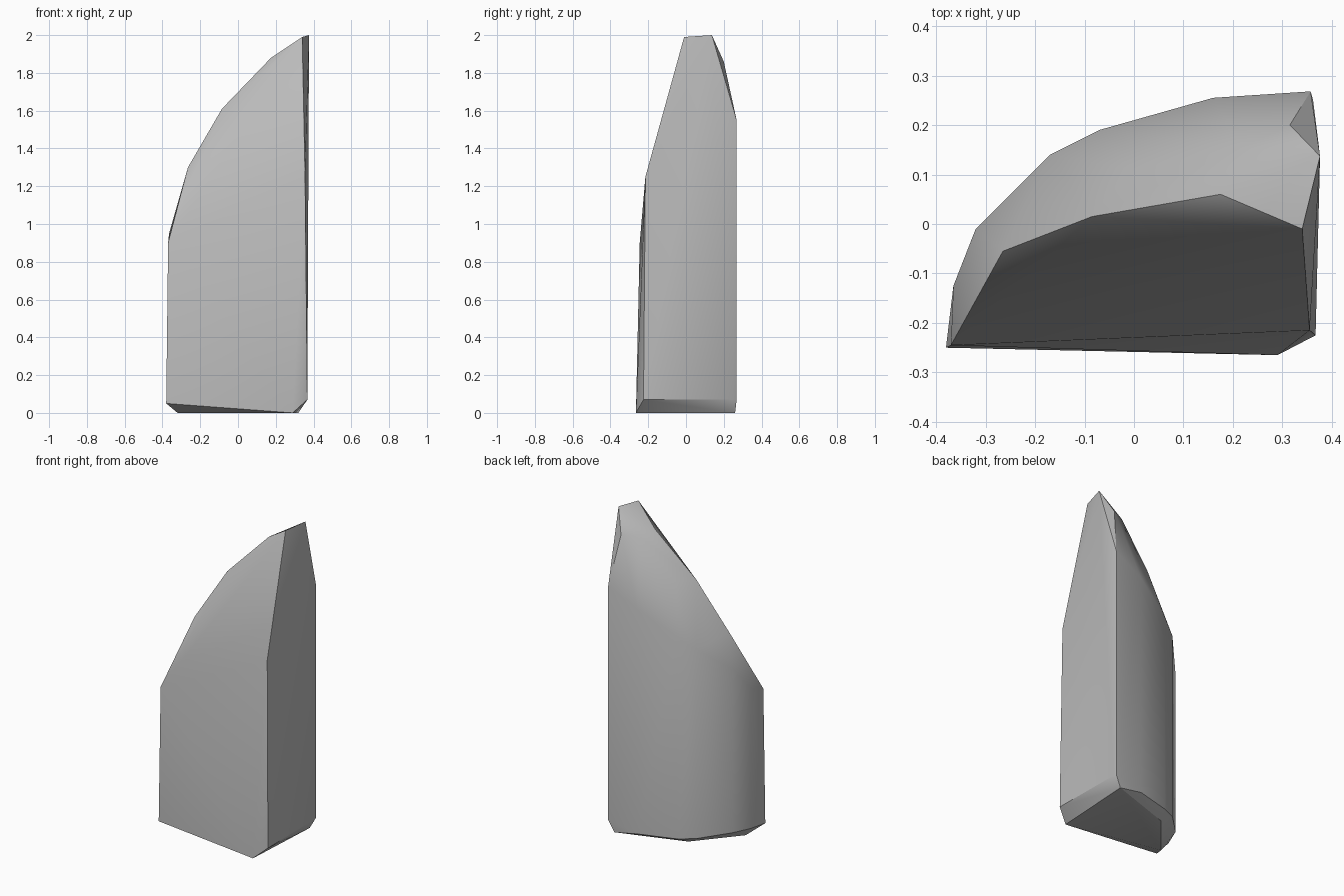
import bpy
import bmesh
import math

old = bpy.data.objects.get("Cube")
if old:
    bpy.data.objects.remove(old, do_unlink=True)

# Stone colour
grey = bpy.data.materials.new("stone_grey")
grey.use_nodes = True
colour = (0.5, 0.5, 0.5, 1)
grey.diffuse_color = colour
grey.node_tree.nodes["Principled BSDF"].inputs["Base Color"].default_value = colour

# Underside, slightly bevelled all round
base = [(0.32, 0.26, 0), (0.29, -0.265, 0), (-0.32, -0.14, 0), (-0.1, 0.12, 0)]

# Flat front and side wall corners
front = [(-0.38, -0.25, 0.05), (-0.37, -0.245, 0.9),
         (0.367, -0.225, 0.07), (0.355, -0.215, 1.25), (0.362, 0.25, 0.07)]

# Curved back wall: x, y, low z, high z
back = [(-0.365, -0.125, 0.06, 0.95), (-0.32, -0.01, 0.065, 1.1),
        (-0.17, 0.14, 0.045, 1.24), (-0.07, 0.19, 0.035, 1.31),
        (0.16, 0.255, 0.03, 1.45), (0.357, 0.268, 0.07, 1.55)]
wall = [(x, y, z) for x, y, low, high in back for z in (low, high)]

# Rising front ridge, peak and the crease behind it
ridge = [(-0.265, -0.055, 1.3), (-0.085, 0.015, 1.61), (0.175, 0.06, 1.88),
         (0.34, -0.01, 1.99), (0.376, 0.137, 2.0), (0.315, 0.2, 1.86),
         (0.22, 0.155, 1.86), (-0.01, 0.11, 1.62)]

# Wrap the corners into one solid shard
bm = bmesh.new()
for point in base + front + wall + ridge:
    bm.verts.new(point)
hull = bmesh.ops.convex_hull(bm, input=bm.verts)
loose = [v for v in bm.verts if not v.link_faces]
bmesh.ops.delete(bm, geom=loose, context='VERTS')
bmesh.ops.recalc_face_normals(bm, faces=bm.faces)
mesh = bpy.data.meshes.new("stone_shard")
bm.to_mesh(mesh)
bm.free()
mesh.materials.append(grey)
shard = bpy.data.objects.new("stone_shard", mesh)
bpy.context.collection.objects.link(shard)

# Soft facets with crisp main edges
bpy.ops.object.select_all(action='DESELECT')
shard.select_set(True)
bpy.context.view_layer.objects.active = shard
bpy.ops.object.shade_smooth_by_angle(angle=math.radians(30))
